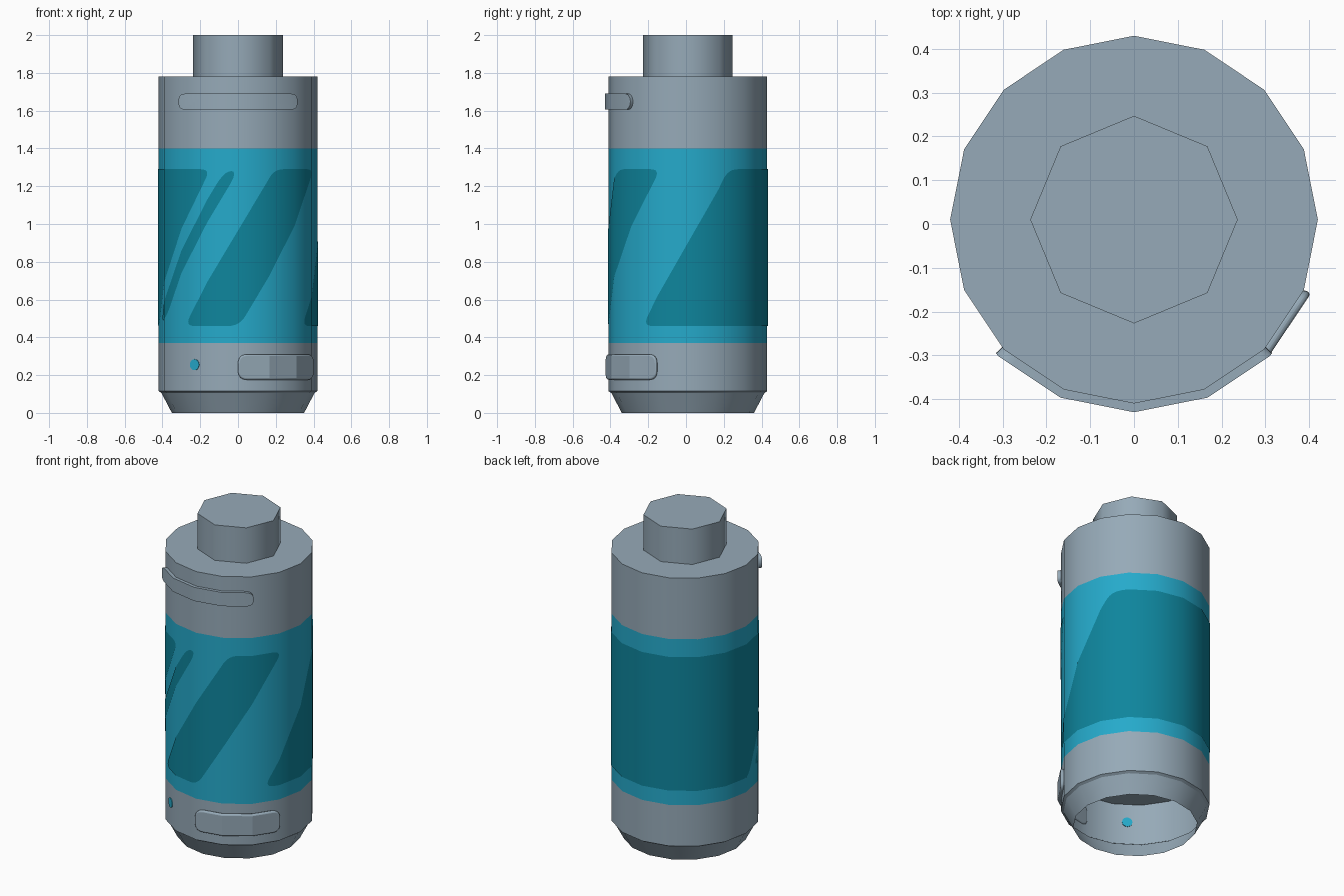
import bpy, bmesh, math
from mathutils import Vector

if "Cube" in bpy.data.objects:
    bpy.data.objects.remove(bpy.data.objects["Cube"])

CY, R, STEP = 0.01, 0.42, 22.5                        # body axis offset, radius, facet angle
K = 2 * R * math.sin(math.radians(STEP / 2)) / STEP   # surface length per degree


def material(name, rgb):
    m = bpy.data.materials.new(name)
    m.diffuse_color = (*rgb, 1)
    m.use_nodes = True
    m.node_tree.nodes["Principled BSDF"].inputs["Base Color"].default_value = m.diffuse_color
    return m


GREY = material("steel grey", (0.305, 0.402, 0.479))
TEAL = material("teal", (0.0185, 0.402, 0.597))
DARK = material("dark teal", (0.0044, 0.235, 0.337))


def finish(name, bm, mats, angle):
    me = bpy.data.meshes.new(name)
    bm.to_mesh(me)
    bm.free()
    for m in mats:
        me.materials.append(m)
    ob = bpy.data.objects.new(name, me)
    bpy.context.collection.objects.link(ob)
    bpy.ops.object.select_all(action='DESELECT')
    ob.select_set(True)
    bpy.context.view_layer.objects.active = ob
    bpy.ops.object.shade_smooth_by_angle(angle=math.radians(angle))
    return ob


def lathe(name, profile, n, angle, cap=False, mats=(GREY,), rule=None):
    bm = bmesh.new()
    rings = [[bm.verts.new((r * math.cos(2 * math.pi * i / n),
                            CY + r * math.sin(2 * math.pi * i / n), z))
              for i in range(n)] for r, z in profile]
    for a, b in zip(rings, rings[1:]):
        for i in range(n):
            j = (i + 1) % n
            bm.faces.new((a[i], a[j], b[j], b[i]))
    if cap:
        bm.faces.new(rings[-1])
    if rule:
        for f in bm.faces:
            f.material_index = rule(f.calc_center_median().z)
    return finish(name, bm, mats, angle)


def rounded(corners, r, n=6):
    """Outline in (degrees, z) -> points in (length, z) with rounded corners."""
    c = [Vector((a * K, z)) for a, z in corners]
    pts = []
    for i, p in enumerate(c):
        ends = []
        for q in (c[i - 1], c[(i + 1) % len(c)]):
            d = q - p
            ends.append(p + d.normalized() * min(r, d.length * 0.49))
        for k in range(n + 1):
            t = k / n
            pts.append(ends[0] * (1 - t) ** 2 + p * 2 * t * (1 - t) + ends[1] * t * t)
    return pts


def on_body(deg, off):
    def corner(k):
        a = math.radians(k * STEP)
        return Vector(((R + off) * math.sin(a), -(R + off) * math.cos(a)))
    k = math.floor(deg / STEP)
    return corner(k).lerp(corner(k + 1), deg / STEP - k)


def wrap(name, pts, hi, mat, angle, lo=None):
    """Fold a flat outline around the faceted body, as a sheet or a solid."""
    bm = bmesh.new()
    top = [bm.verts.new((u, -hi, z)) for u, z in pts]
    bm.faces.new(top)
    if lo is not None:
        low = [bm.verts.new((u, -lo, z)) for u, z in pts]
        bm.faces.new(low[::-1])
        for i in range(len(pts)):
            bm.faces.new((low[i - 1], low[i], top[i], top[i - 1]))
    us = [u / K / STEP for u, z in pts]
    for k in range(math.floor(min(us)) + 1, math.ceil(max(us))):
        bmesh.ops.bisect_plane(bm, geom=bm.verts[:] + bm.edges[:] + bm.faces[:],
                               plane_co=(k * STEP * K, 0, 0), plane_no=(1, 0, 0), dist=1e-5)
    for v in bm.verts:
        p = on_body(v.co.x / K, -v.co.y)
        v.co = (p.x, p.y + CY, v.co.z)
    if lo is not None:
        bmesh.ops.recalc_face_normals(bm, faces=bm.faces[:])
    ob = finish(name, bm, (mat,), angle)
    if lo is None:   # keep the sheet's shading as round as the body's
        ob.data.normals_split_custom_set_from_vertices(
            [Vector((v.co.x, v.co.y - CY, 0)).normalized() for v in ob.data.vertices])
    return ob


# Main shell with teal band, tapered open base, inner floor, top knob
lathe("body", [(R, 0.115), (R, 0.37), (R, 1.40), (R, 1.78)], 16, 30, True,
      (GREY, TEAL), lambda z: int(0.37 < z < 1.40))
lathe("tapered_base", [(0.35, 0), (0.405, 0.105), (R, 0.115)], 16, 25)
floor = lathe("inner_floor", [(0.415, 0.365), (0.418, 0.37)], 16, 30, True)
floor.data.flip_normals()
lathe("top_knob", [(0.237, 1.78), (0.237, 2.0)], 8, 50, True)


# Slanted dark patches on the band: left and right bottom angles, leaning by 'lean'
def patch(name, a, b, z0, z1, lean, r):
    wrap(name, rounded([(a, z0), (b, z0), (b + lean, z1), (a + lean, z1)], r), 0.003, DARK, 30)


patch("front_patch", -42, 1, 0.46, 1.29, 69, 0.06)
patch("wide_back_patch", 55, 274, 0.46, 1.29, 66, 0.06)
patch("thin_stripe", -76, -66, 0.49, 1.28, 66, 0.09)

# Raised strap near the top
wrap("upper_strap", rounded([(-46, 1.605), (46, 1.605), (46, 1.69), (-46, 1.69)], 0.045),
     0.02, GREY, 30, lo=-0.005)

# Three-segment raised plate near the bottom
plate = wrap("lower_plate", rounded([(0, 0.175), (67.5, 0.175), (67.5, 0.31), (0, 0.31)], 0.05),
             0.018, GREY, 22, lo=-0.005)
bev = plate.modifiers.new("soft_edge", 'BEVEL')
bev.width, bev.segments, bev.limit_method, bev.angle_limit = 0.009, 3, 'ANGLE', math.radians(60)

# Small round dot through the wall, seen inside and outside
mid = on_body(-1.5 * STEP, 0)
bm = bmesh.new()
bmesh.ops.create_cone(bm, cap_ends=True, segments=20, radius1=0.029, radius2=0.029, depth=0.008)
dot = finish("dot", bm, (TEAL,), 30)
dot.location = (mid.x, mid.y + CY, 0.255)
dot.rotation_euler = Vector((mid.x, mid.y, 0)).to_track_quat('Z', 'Y').to_euler()
